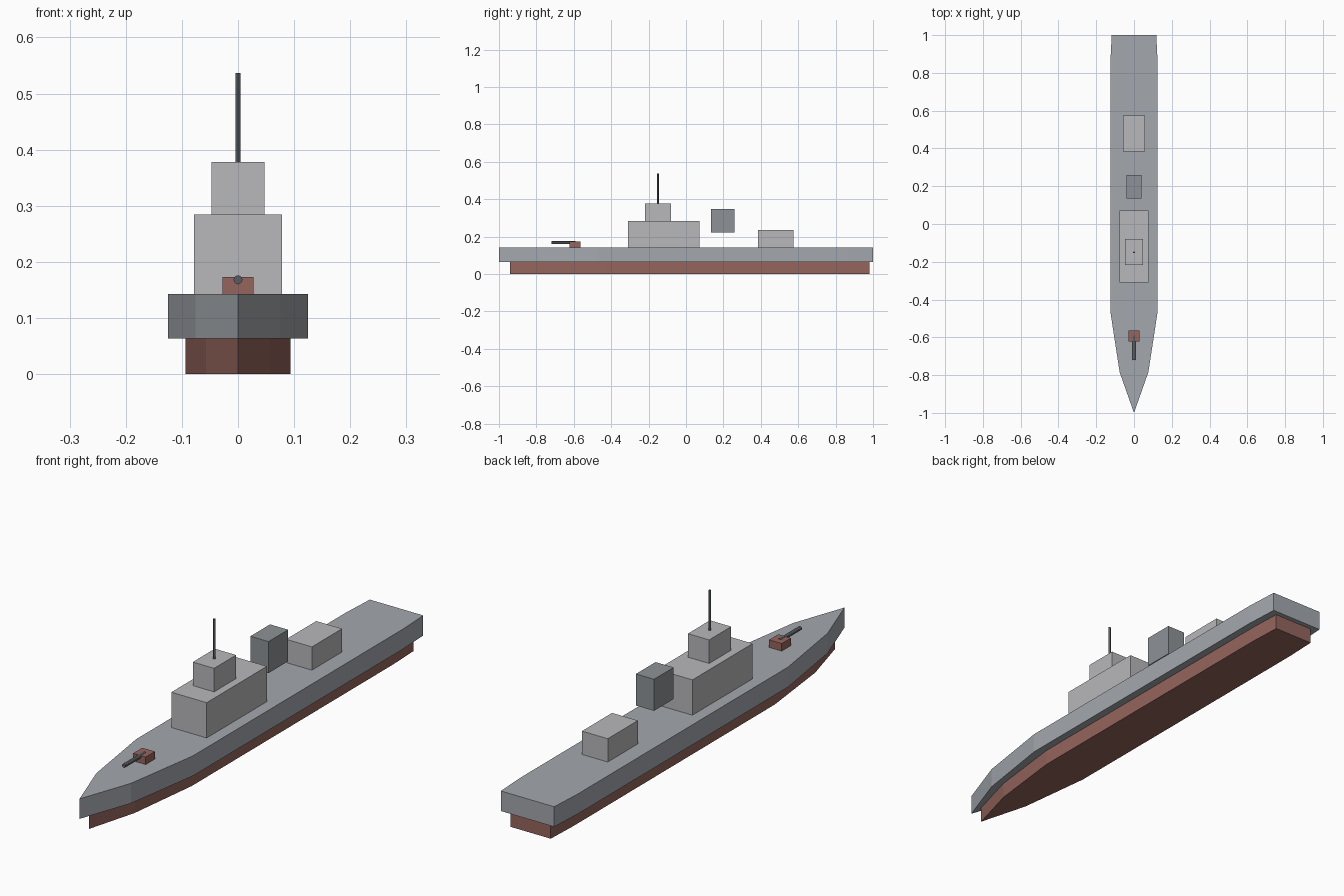
import bpy, bmesh
from math import pi

if "Cube" in bpy.data.objects:
    bpy.data.objects.remove(bpy.data.objects["Cube"])


def paint(obj, name, rgb):
    mat = bpy.data.materials.get(name) or bpy.data.materials.new(name)
    mat.diffuse_color = (*rgb, 1)
    mat.use_nodes = True
    mat.node_tree.nodes["Principled BSDF"].inputs["Base Color"].default_value = mat.diffuse_color
    obj.data.materials.append(mat)


def box(name, x, y0, y1, z0, z1):
    bpy.ops.mesh.primitive_cube_add(size=1, location=(0, (y0 + y1) / 2, (z0 + z1) / 2))
    obj = bpy.context.object
    obj.name = name
    obj.scale = (2 * x, y1 - y0, z1 - z0)
    bpy.ops.object.transform_apply(location=False, rotation=False, scale=True)
    return obj


def rod(name, radius, length, location, rotation=(0, 0, 0)):
    bpy.ops.mesh.primitive_cylinder_add(vertices=12, radius=radius, depth=length,
                                        location=location, rotation=rotation)
    obj = bpy.context.object
    obj.name = name
    bpy.ops.object.shade_smooth_by_angle()
    return obj


def hull(name, half, z0, z1):
    # Mirror the half outline, then extrude it upwards
    outline = half + [(-x, y) for x, y in reversed(half) if x > 0]
    bm = bmesh.new()
    face = bm.faces.new([bm.verts.new((x, y, z0)) for x, y in outline])
    top = bmesh.ops.extrude_face_region(bm, geom=[face])["geom"]
    bmesh.ops.translate(bm, vec=(0, 0, z1 - z0),
                        verts=[v for v in top if isinstance(v, bmesh.types.BMVert)])
    bmesh.ops.recalc_face_normals(bm, faces=bm.faces)
    mesh = bpy.data.meshes.new(name)
    bm.to_mesh(mesh)
    bm.free()
    obj = bpy.data.objects.new(name, mesh)
    bpy.context.collection.objects.link(obj)
    return obj


RED = (0.30, 0.13, 0.11)
DARK = (0.10, 0.11, 0.12)

# Hull: wide grey upper part and narrower red lower part
side = [(0, -1), (0.076, -0.785), (0.125, -0.465), (0.125, 0.86), (0.118, 1)]
lower = [(x * 0.75, y * 0.96 + 0.02) for x, y in side]
paint(hull("upper_hull", side, 0.063, 0.143), "hull_grey", (0.37, 0.39, 0.42))
paint(hull("lower_hull", lower, 0, 0.063), "hull_red", RED)

# Superstructure
for args in (("main_deckhouse", 0.078, -0.309, 0.071, 0.143, 0.284),
             ("bridge", 0.047, -0.218, -0.079, 0.284, 0.378),
             ("aft_deckhouse", 0.057, 0.385, 0.575, 0.143, 0.236)):
    paint(box(*args), "light_grey", (0.48, 0.48, 0.50))

# Raised funnel block
paint(box("funnel", 0.04, 0.135, 0.259, 0.222, 0.348), "funnel_grey", (0.27, 0.29, 0.31))

# Mast
paint(rod("mast", 0.0048, 0.159, (0, -0.15, 0.4575)), "dark_metal", DARK)

# Forward gun
paint(box("gun_turret", 0.028, -0.622, -0.564, 0.143, 0.173), "hull_red", RED)
paint(rod("gun_barrel", 0.008, 0.13, (0, -0.655, 0.168), (pi / 2, 0, 0)), "dark_metal", DARK)
